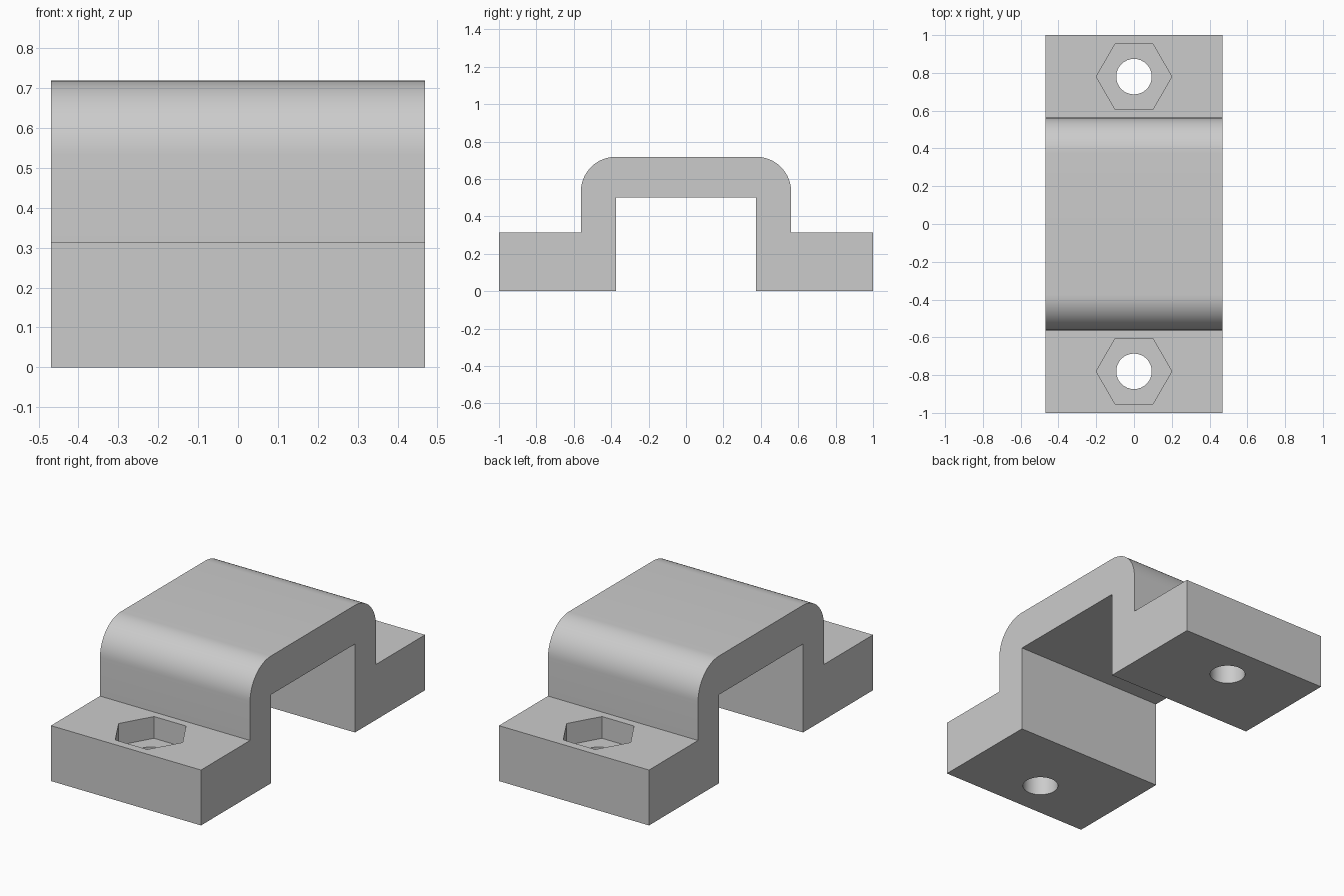
import bpy
import bmesh
from math import cos, sin, pi, radians
from mathutils import Matrix, Vector

cube = bpy.data.objects.get("Cube")
if cube:
    bpy.data.objects.remove(cube, do_unlink=True)

HALF_WIDTH = 0.469
FOOT_TOP, INNER_TOP, TOP = 0.313, 0.5, 0.719
INNER, OUTER, END = 0.375, 0.5625, 1.0
RADIUS = 0.1875
HOLE_Y, HOLE_RADIUS = 0.78, 0.094
HEX_RADIUS, POCKET_FLOOR = 0.2, 0.19

grey = bpy.data.materials.new("plain grey")
grey.use_nodes = True
colour = (0.6, 0.6, 0.6, 1)
grey.diffuse_color = colour
grey.node_tree.nodes["Principled BSDF"].inputs["Base Color"].default_value = colour


def add_object(name, bm):
    mesh = bpy.data.meshes.new(name)
    bmesh.ops.recalc_face_normals(bm, faces=bm.faces)
    bm.to_mesh(mesh)
    bm.free()
    mesh.materials.append(grey)
    obj = bpy.data.objects.new(name, mesh)
    bpy.context.collection.objects.link(obj)
    return obj


def prism_cutter(name, sides, radius, y, bottom, top):
    bm = bmesh.new()
    ring = [bm.verts.new((radius * cos(2 * pi * i / sides),
                          y + radius * sin(2 * pi * i / sides), bottom))
            for i in range(sides)]
    face = bm.faces.new(ring)
    ext = bmesh.ops.extrude_face_region(bm, geom=[face])
    verts = [v for v in ext["geom"] if isinstance(v, bmesh.types.BMVert)]
    bmesh.ops.translate(bm, verts=verts, vec=(0, 0, top - bottom))
    cutter = add_object(name, bm)
    cutter.hide_render = True
    return cutter


# Half of the strap outline, from the inner arch to the foot and over the rounded shoulder
half = [(INNER, INNER_TOP), (INNER, 0), (END, 0), (END, FOOT_TOP), (OUTER, FOOT_TOP)]
steps = 16
for i in range(steps + 1):
    a = pi / 2 * i / steps
    half.append((OUTER - RADIUS + RADIUS * cos(a), TOP - RADIUS + RADIUS * sin(a)))
outline = half + [(-y, z) for y, z in reversed(half)]

# Extrude the mirrored outline across the width
bm = bmesh.new()
face = bm.faces.new([bm.verts.new((-HALF_WIDTH, y, z)) for y, z in outline])
ext = bmesh.ops.extrude_face_region(bm, geom=[face])
verts = [v for v in ext["geom"] if isinstance(v, bmesh.types.BMVert)]
bmesh.ops.translate(bm, verts=verts, vec=(2 * HALF_WIDTH, 0, 0))
bracket = add_object("clamp_bracket", bm)

# Bolt holes with hexagonal nut pockets in both feet
cutters = []
for side, y in (("front", -HOLE_Y), ("back", HOLE_Y)):
    cutters.append(prism_cutter(side + "_nut_pocket_cutter", 6, HEX_RADIUS, y, POCKET_FLOOR, 0.5))
    cutters.append(prism_cutter(side + "_bolt_hole_cutter", 32, HOLE_RADIUS, y, -0.1, 0.45))

bpy.context.view_layer.objects.active = bracket
bracket.select_set(True)
for cutter in cutters:
    mod = bracket.modifiers.new(cutter.name, "BOOLEAN")
    mod.operation = "DIFFERENCE"
    mod.solver = "EXACT"
    mod.object = cutter
    bpy.ops.object.modifier_apply(modifier=mod.name)
    bpy.data.objects.remove(cutter, do_unlink=True)

# Smooth curved faces, crisp edges
bpy.ops.object.shade_smooth_by_angle(angle=radians(30))
